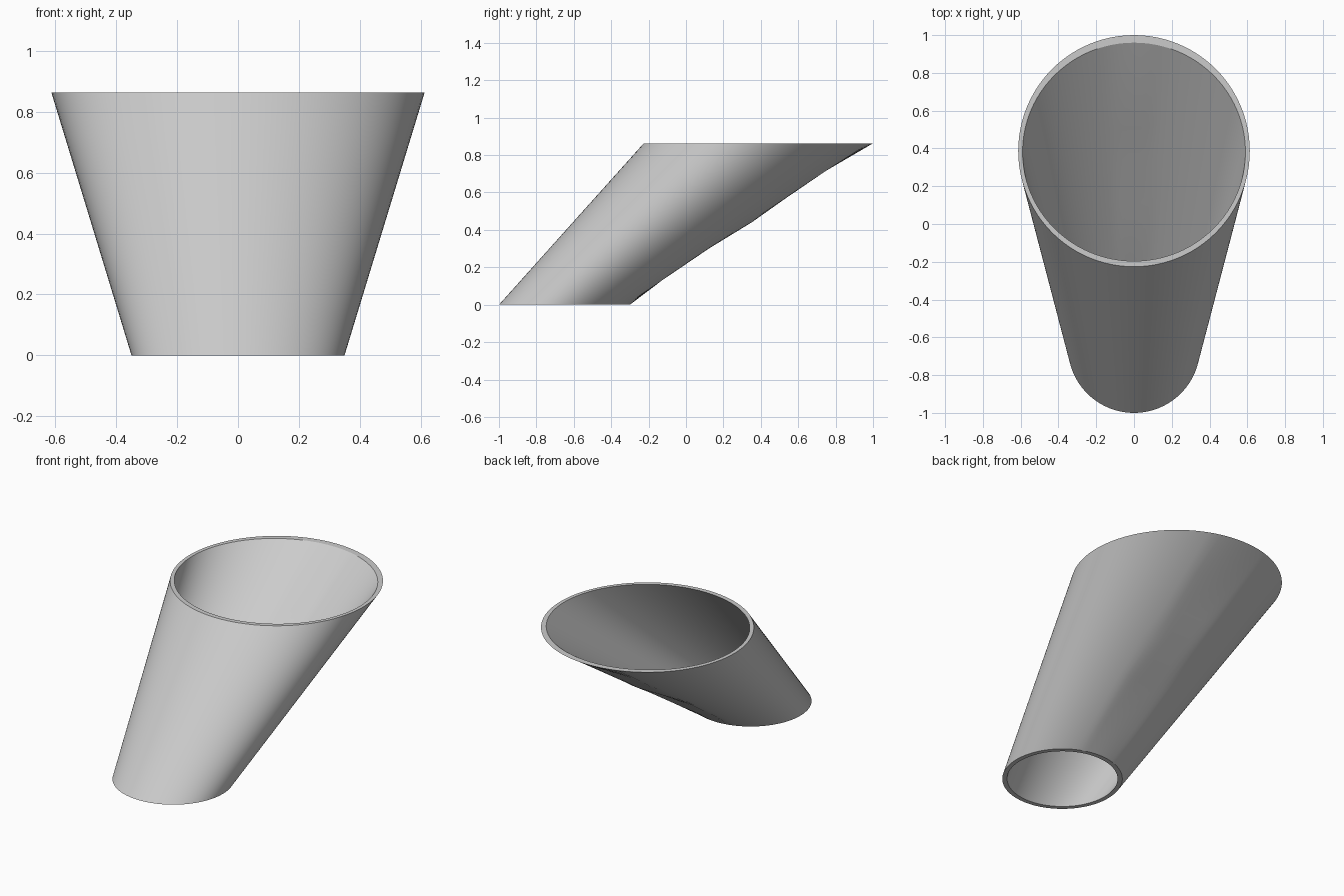
import bpy, bmesh, math

if "Cube" in bpy.data.objects:
    bpy.data.objects.remove(bpy.data.objects["Cube"])

SIDES = 96
HEIGHT = 0.863
# dent depth of the slightly flattened back at each height fraction
DENTS = [(0, 0), (0.15, 0.024), (0.35, 0.03), (0.51, 0.012), (0.66, 0.024), (0.83, 0.03), (1, 0)]

grey = bpy.data.materials.new("light grey")
grey.diffuse_color = (0.6, 0.6, 0.6, 1)
grey.use_nodes = True
grey.node_tree.nodes["Principled BSDF"].inputs["Base Color"].default_value = grey.diffuse_color


def ring(bm, z, cy, rx, ry, dent=0.0):
    """Horizontal ellipse, with its back limited to leave a shallow flat."""
    verts = []
    for i in range(SIDES):
        a = 2 * math.pi * i / SIDES
        y = min(ry * math.sin(a), ry - dent)
        verts.append(bm.verts.new((rx * math.cos(a), cy + y, z)))
    return verts


def lerp(a, b, t):
    return a + (b - a) * t


bm = bmesh.new()
# outer wall from bottom to top, then inner wall from top to bottom
rings = [ring(bm, HEIGHT * t, lerp(-0.65, 0.387, t), lerp(0.35, 0.613, t),
              lerp(0.35, 0.613, t), d) for t, d in DENTS]
rings += [ring(bm, HEIGHT * t, lerp(-0.65, 0.382, t), lerp(0.322, 0.59, t),
               lerp(0.322, 0.578, t), d * 0.5) for t, d in reversed(DENTS)]
# join neighbouring rings; the two rims close the loop
for k, lower in enumerate(rings):
    upper = rings[(k + 1) % len(rings)]
    for i in range(SIDES):
        j = (i + 1) % SIDES
        bm.faces.new((lower[i], lower[j], upper[j], upper[i]))
bmesh.ops.recalc_face_normals(bm, faces=bm.faces)

mesh = bpy.data.meshes.new("slanted_tube")
bm.to_mesh(mesh)
bm.free()
mesh.materials.append(grey)
tube = bpy.data.objects.new("slanted_tube", mesh)
bpy.context.collection.objects.link(tube)

# smooth walls with crisp rims
bpy.context.view_layer.objects.active = tube
tube.select_set(True)
bpy.ops.object.shade_smooth_by_angle(angle=math.radians(30))
